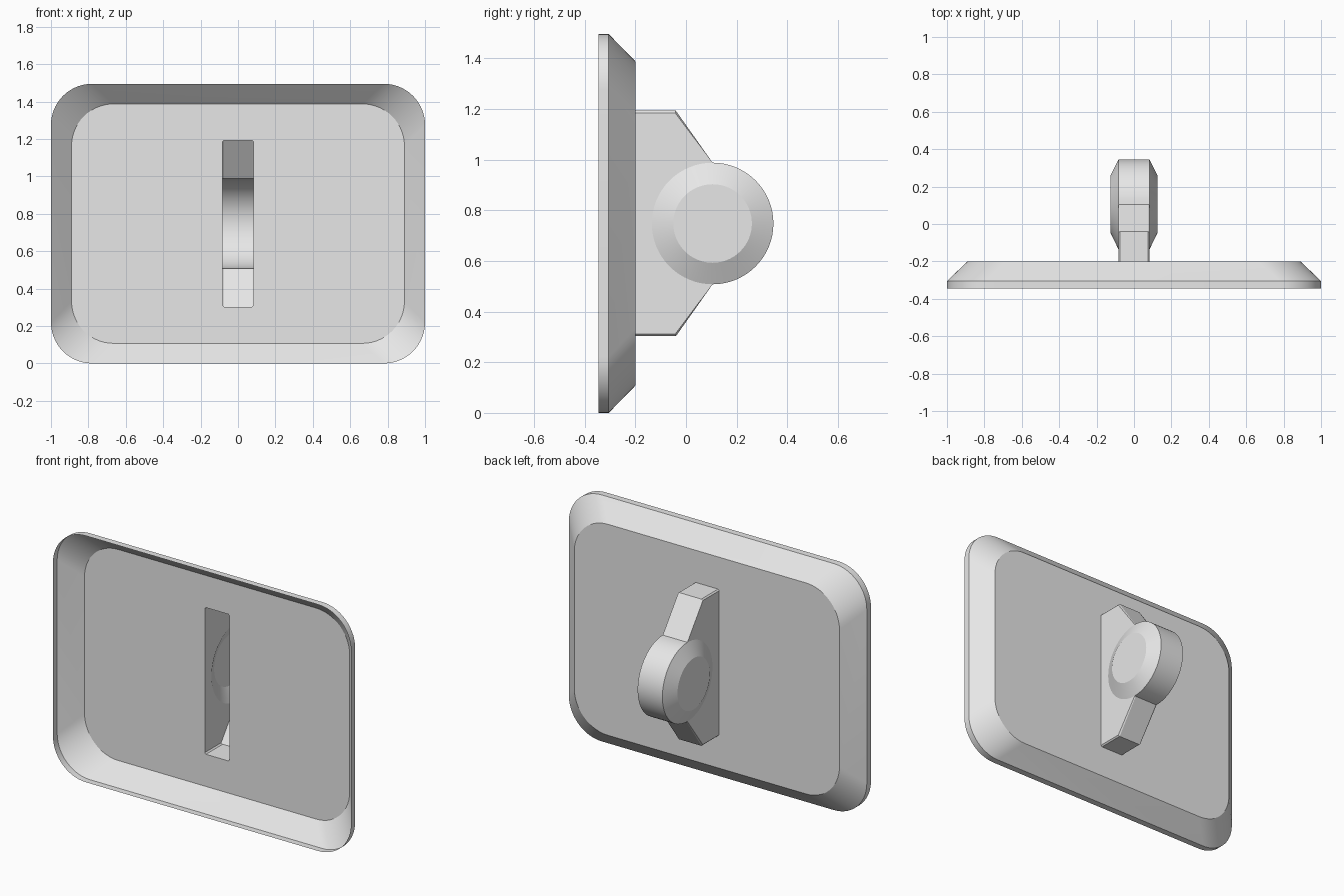
import bpy, bmesh
from math import sin, cos, pi, radians

cube = bpy.data.objects.get("Cube")
if cube:
    bpy.data.objects.remove(cube)

CZ = 0.7475                      # mid height, the model mirrors about it
FLOOR = -0.2                     # y of the pressed floor
W, CH = 0.083, 0.008             # half width of the housing, edge chamfer
HALF = 0.445                     # half height of the housing
SHOULDER = -0.04                 # y where the housing starts to taper
DISC_Y, DISC_R, CAP_R, CAP_X = 0.105, 0.24, 0.155, 0.125
SEG = 32                         # segments per half disc

grey = bpy.data.materials.new("light grey")
grey.use_nodes = True
grey.diffuse_color = (0.8, 0.8, 0.8, 1)
grey.node_tree.nodes["Principled BSDF"].inputs["Base Color"].default_value = (0.8, 0.8, 0.8, 1)


def finish(name, bm):
    bmesh.ops.remove_doubles(bm, verts=bm.verts, dist=0.0005)
    mesh = bpy.data.meshes.new(name)
    bm.to_mesh(mesh)
    bm.free()
    mesh.materials.append(grey)
    obj = bpy.data.objects.new(name, mesh)
    bpy.context.collection.objects.link(obj)
    bpy.ops.object.select_all(action='DESELECT')
    obj.select_set(True)
    bpy.context.view_layer.objects.active = obj
    bpy.ops.object.shade_smooth_by_angle(angle=radians(20))
    return obj


def face(bm, points):
    return bm.faces.new([bm.verts.new(p) for p in points])


def rounded_loop(bm, y, hx, hz, r, n=14):
    """Rounded rectangle in the xz plane."""
    loop = []
    for q, (sx, sz) in enumerate([(1, 1), (-1, 1), (-1, -1), (1, -1)]):
        for i in range(n + 1):
            a = (q + i / n) * pi / 2
            loop.append(bm.verts.new((sx * (hx - r) + r * cos(a), y,
                                      CZ + sz * (hz - r) + r * sin(a))))
    return loop


def ring_edges(bm, loop):
    return [bm.edges.new((a, b)) if not bm.edges.get((a, b)) else bm.edges.get((a, b))
            for a, b in zip(loop, loop[1:] + loop[:1])]


# Pressed plate: straight rim, sloped wall, floor with a slot
bm = bmesh.new()
loops = [rounded_loop(bm, -0.345, 1, CZ, 0.22),
         rounded_loop(bm, -0.305, 1, CZ, 0.22),
         rounded_loop(bm, FLOOR, 0.89, 0.64, 0.225)]
for a, b in zip(loops, loops[1:]):
    for i in range(len(a)):
        j = (i + 1) % len(a)
        bm.faces.new((a[i], b[i], b[j], a[j]))
slot = []
for sx, sz in [(1, 1), (-1, 1), (-1, -1), (1, -1)]:
    corner = [(W, HALF - CH), (W - CH, HALF)]
    if sx * sz < 0:
        corner.reverse()
    slot += [bm.verts.new((sx * x, FLOOR, CZ + sz * z)) for x, z in corner]
edges = ring_edges(bm, loops[2]) + ring_edges(bm, slot)
bmesh.ops.triangle_fill(bm, use_beauty=True, edges=edges, normal=(0, 1, 0))
bmesh.ops.recalc_face_normals(bm, faces=bm.faces)
if sum(f.normal.y * f.calc_area() for f in bm.faces) < 0:
    bmesh.ops.reverse_faces(bm, faces=bm.faces)
finish("pressed_plate", bm)


def disc_point(x, r, a):
    """Angle zero is the top, positive angles run towards the back."""
    return (x, DISC_Y + r * sin(a), CZ + r * cos(a))


# Hollow housing: tapered web with a round boss, open at the slot
bm = bmesh.new()
outer = [(FLOOR, HALF), (SHOULDER, HALF), (DISC_Y, DISC_R)]
inner = [(FLOOR, HALF - CH), (SHOULDER - 0.003, HALF - CH), (DISC_Y, DISC_R)]
for s in (1, -1):
    # Top and bottom strips with chamfered edges
    for i in range(2):
        (y0, z0), (y1, z1) = outer[i], outer[i + 1]
        x = W - CH
        face(bm, [(-x, y0, CZ + s * z0), (x, y0, CZ + s * z0),
                  (x, y1, CZ + s * z1), (-x, y1, CZ + s * z1)])
        (v0, w0), (v1, w1) = inner[i], inner[i + 1]
        for m in (1, -1):
            face(bm, [(m * x, y0, CZ + s * z0), (m * W, v0, CZ + s * w0),
                      (m * W, v1, CZ + s * w1), (m * x, y1, CZ + s * z1)])
    # Side wall, cut away along the front half of the boss
    arc = [disc_point(s * W, DISC_R, -pi * i / SEG) for i in range(1, SEG)]
    face(bm, [(s * W, y, CZ + z) for y, z in inner] + arc
         + [(s * W, y, CZ - z) for y, z in reversed(inner)])
    # Boss cone and cap
    step = pi / SEG
    for i in range(2 * SEG):
        a, b = i * step, (i + 1) * step
        face(bm, [disc_point(s * W, DISC_R, a), disc_point(s * W, DISC_R, b),
                  disc_point(s * CAP_X, CAP_R, b), disc_point(s * CAP_X, CAP_R, a)])
    face(bm, [disc_point(s * CAP_X, CAP_R, i * step) for i in range(2 * SEG)])
# Back half of the boss barrel
for i in range(SEG):
    a, b = pi * i / SEG, pi * (i + 1) / SEG
    face(bm, [disc_point(-W, DISC_R, a), disc_point(W, DISC_R, a),
              disc_point(W, DISC_R, b), disc_point(-W, DISC_R, b)])
bmesh.ops.remove_doubles(bm, verts=bm.verts, dist=0.0005)
# Point every face away from the hollow
bmesh.ops.recalc_face_normals(bm, faces=bm.faces)
for f in bm.faces:
    c = f.calc_center_median()
    out = f.normal.x * c.x if abs(f.normal.x) > 0.5 else (
        f.normal.y * (c.y - 0.0) + f.normal.z * (c.z - CZ))
    if out < 0:
        f.normal_flip()
finish("boss_housing", bm)
